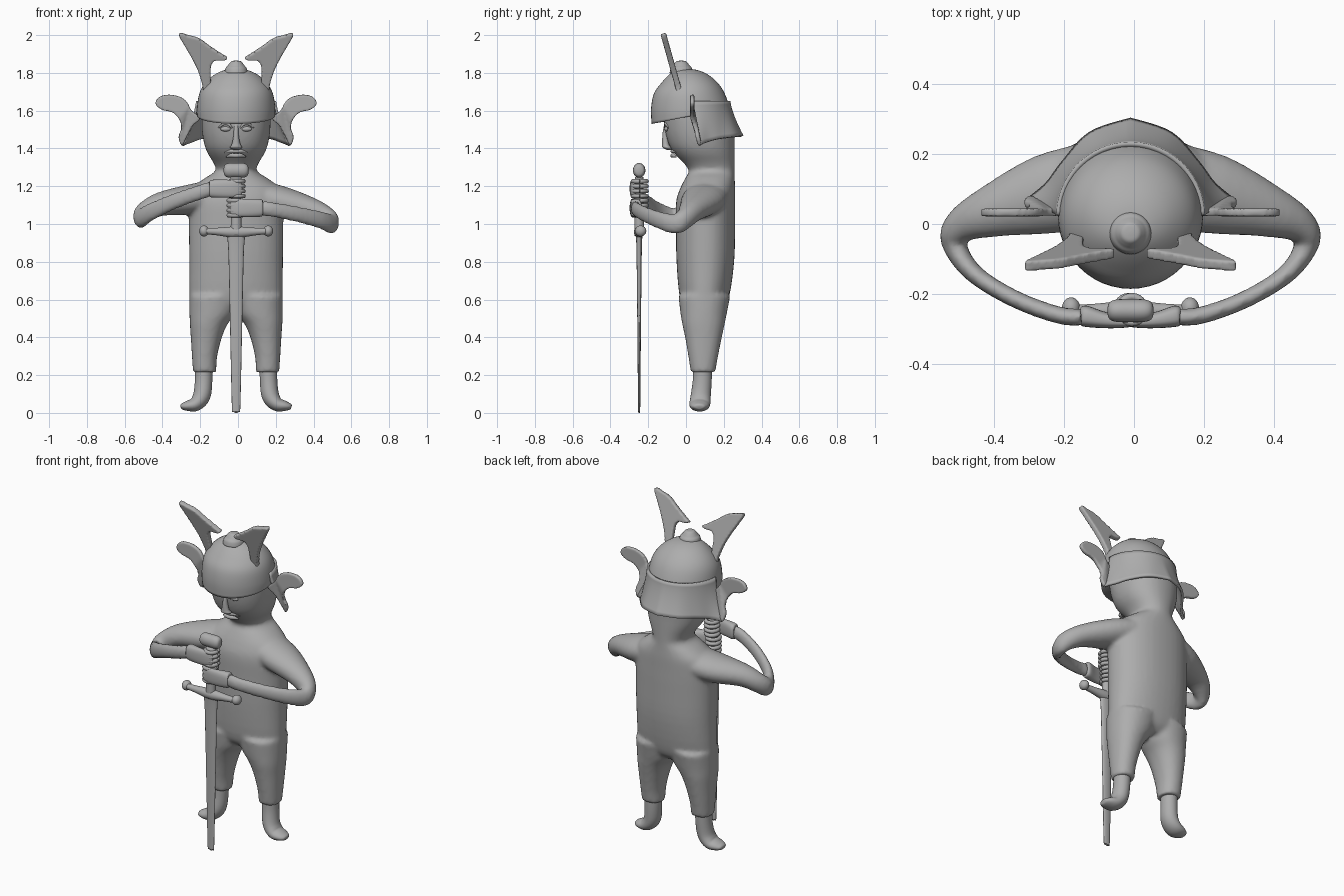
import bpy, bmesh, math
from mathutils import Vector

CX = -0.01  # the figure's own axis sits slightly left of x = 0
grey = bpy.data.materials.new("plain grey")
grey.diffuse_color = (0.42, 0.42, 0.42, 1)


def smooth(pts, k=4, closed=False):
    """Catmull-Rom interpolation of rows of numbers."""
    n, out = len(pts), []
    for i in range(n if closed else n - 1):
        if closed:
            q = [pts[(i + j) % n] for j in (-1, 0, 1, 2)]
        else:
            q = [pts[min(max(i + j, 0), n - 1)] for j in (-1, 0, 1, 2)]
        for s in range(k):
            t = s / k
            out.append(tuple(0.5 * (2 * b + (c - a) * t + (2 * a - 5 * b + 4 * c - d) * t * t
                                    + (3 * b - a - 3 * c + d) * t ** 3) for a, b, c, d in zip(*q)))
    if not closed:
        out.append(tuple(pts[-1]))
    return out


def finish(name, bm):
    bmesh.ops.recalc_face_normals(bm, faces=bm.faces)
    me = bpy.data.meshes.new(name)
    bm.to_mesh(me)
    bm.free()
    ob = bpy.data.objects.new(name, me)
    bpy.context.collection.objects.link(ob)
    me.materials.append(grey)
    for p in me.polygons:
        p.use_smooth = True
    ob.location.x = CX
    return ob


def add_tube(bm, rows, ref=None, n=28, k=4, p=1.0):
    """Capped tube through rows (x, y, z, side radius, ref radius); no ref = level rings."""
    rows = smooth(rows, k)
    rings = []
    for i, (x, y, z, ra, rb) in enumerate(rows):
        if ref:
            t = Vector(rows[min(i + 1, len(rows) - 1)][:3]) - Vector(rows[max(i - 1, 0)][:3])
            u = t.cross(Vector(ref)).normalized()
            v = u.cross(t).normalized()
        else:
            u, v = Vector((1, 0, 0)), Vector((0, 1, 0))
        ring = []
        for j in range(n):
            a = math.tau * j / n
            c, s = math.cos(a), math.sin(a)
            c, s = math.copysign(abs(c) ** p, c), math.copysign(abs(s) ** p, s)
            ring.append(bm.verts.new(Vector((x, y, z)) + u * c * ra + v * s * rb))
        rings.append(ring)
    for a, b in zip(rings, rings[1:]):
        for j in range(n):
            bm.faces.new((a[j], a[(j + 1) % n], b[(j + 1) % n], b[j]))
    bm.faces.new(rings[0])
    bm.faces.new(rings[-1])


def tube(name, rows, ref=None, **kw):
    bm = bmesh.new()
    add_tube(bm, rows, ref, **kw)
    return finish(name, bm)


def ball(name, loc, scale):
    bm = bmesh.new()
    bmesh.ops.create_uvsphere(bm, u_segments=24, v_segments=14, radius=1)
    for v in bm.verts:
        v.co = Vector([a * b + c for a, b, c in zip(v.co, scale, loc)])
    return finish(name, bm)


def melt(ob, voxel, times):
    m = ob.modifiers.new("fuse", "REMESH")
    m.mode, m.voxel_size, m.use_smooth_shade = "VOXEL", voxel, True
    m = ob.modifiers.new("soften", "SMOOTH")
    m.factor, m.iterations = 0.5, times


def plate(name, outline, depth, thick):
    """Soft-edged plate from an (x, z) outline; depth gives y from z."""
    bm = bmesh.new()
    bm.faces.new([bm.verts.new((x, depth(z), z)) for x, z in smooth(outline, 4, True)])
    ob = finish(name, bm)
    m = ob.modifiers.new("thickness", "SOLIDIFY")
    m.thickness, m.offset = thick, 0
    melt(ob, 0.006, 4)


def rings(table, x=0):
    """(z, half width, front y, back y) -> tube rows."""
    return [(x, (f + b) / 2, z, r, (b - f) / 2) for z, r, f, b in table]


# Body: torso, neck and head in one, fused with trouser legs and arms
body = bmesh.new()
add_tube(body, rings([(.54, .22, .02, .18), (.6, .245, -.03, .225), (.8, .248, -.05, .255),
                      (1.0, .25, -.053, .26), (1.12, .25, -.052, .26), (1.19, .23, -.03, .26),
                      (1.24, .17, -.005, .258), (1.28, .11, .015, .257), (1.32, .118, -.01, .257),
                      (1.37, .148, -.058, .257), (1.42, .168, -.09, .257), (1.5, .181, -.112, .255),
                      (1.6, .18, -.12, .22), (1.68, .16, -.12, .19)]), n=40, p=.92)
for s in (-1, 1):
    leg = [(.215, .105, .228, .025, .155), (.3, .1, .234, .012, .17), (.4, .075, .24, -.005, .19),
           (.47, .045, .245, -.02, .205), (.53, .0, .247, -.03, .217), (.62, -.03, .248, -.04, .235)]
    add_tube(body, [(s * (i + o) / 2, (f + b) / 2, z, (o - i) / 2, (b - f) / 2)
                    for z, i, o, f, b in leg], p=.92)
    e = .03 if s < 0 else 0      # the figure's right arm is held higher
    add_tube(body, [(s * .08, .12, 1.16, .12, .08), (s * .24, .085, 1.12 + e / 3, .115, .08),
                    (s * .40, .035, 1.075 + e, .075, .063), (s * .485, -.005, 1.03 + e, .05, .055),
                    (s * .505, -.055, 1.0 + e, .036, .053), (s * .45, -.14, 1.02 + e * 1.5, .027, .047),
                    (s * .33, -.215, 1.05 + e * 2.3, .025, .042), (s * .2, -.262, 1.075 + e * 3, .025, .04),
                    (s * .13, -.265, 1.085 + e * 3.4, .025, .04)], ref=(0, 0, 1))
melt(finish("body", body), .012, 5)

# Feet turned outwards
for s, side in ((-1, "right"), (1, "left")):
    tube(side + "_foot", [(s * .172, .088, .26, .047, .05), (s * .172, .086, .17, .046, .05),
                          (s * .182, .078, .09, .046, .053), (s * .215, .073, .047, .038, .055),
                          (s * .258, .07, .037, .027, .048), (s * .288, .07, .034, .015, .03),
                          (s * .294, .07, .033, .004, .008)], ref=(0, 1, 0))

# Face
tube("nose", [(0, -.095, 1.55, .016, .016), (0, -.108, 1.48, .013, .016),
              (0, -.108, 1.425, .022, .018), (0, -.1, 1.405, .032, .024),
              (0, -.09, 1.393, .015, .012)])
for z, x, r in ((1.386, .06, .010), (1.363, .052, .011)):
    tube("lip", [(-x, -.052, z - .008, .003, .003), (-x / 2, -.066, z, r, r), (0, -.072, z - .001, r, r),
                 (x / 2, -.066, z, r, r), (x, -.052, z - .008, .003, .003)], ref=(0, 0, 1), n=12)
for s in (-1, 1):
    ball("eye", (s * .055, -.104, 1.503), (.028, .012, .013))
    tube("eyelid", [(s * .022, -.112, 1.508, .004, .004), (s * .04, -.112, 1.528, .007, .006),
                    (s * .065, -.107, 1.53, .007, .006), (s * .092, -.092, 1.51, .004, .004)],
         ref=(0, 1, 0), n=10)

# Helmet dome with the brim rising towards the back
dome = tube("helmet_dome", rings([(1.53, .205, -.182, .232), (1.61, .207, -.185, .232),
                                  (1.69, .195, -.17, .205), (1.745, .165, -.132, .17),
                                  (1.79, .115, -.09, .118), (1.815, .06, -.055, .06),
                                  (1.822, .01, -.02, .0)]), n=48)
for v in dome.data.vertices:
    if v.co.z < 1.61:
        w = (1.61 - v.co.z) / .08
        v.co.z += w * .2 * min(max(v.co.y + .182, 0), .3)
tube("helmet_knob", [(0, -.025, z, r, r) for z, r in ((1.80, .062), (1.825, .056), (1.838, .045),
                                                     (1.85, .036), (1.862, .024), (1.865, .004))])

# Flared neck guard around the back
edge = smooth([(.285, .075), (.237, .115), (.192, .175), (.115, .258), (0, .298)], 6)
edge = edge + [(-x, y) for x, y in edge[-2::-1]]
bm = bmesh.new()
grid = []
for i, (bx, by) in enumerate(edge):
    a = math.pi * i / (len(edge) - 1)
    tx, ty = .205 * math.cos(a), .025 + .203 * math.sin(a)
    zb = 1.415 + .05 * math.sin(a)
    col = []
    for j in range(11):
        t = j / 10
        f = t ** 1.4
        col.append(bm.verts.new((tx + (bx - tx) * f, ty + (by - ty) * f, 1.65 + (zb - 1.65) * t)))
    grid.append(col)
for a, b in zip(grid, grid[1:]):
    for j in range(10):
        bm.faces.new((a[j], b[j], b[j + 1], a[j + 1]))
guard = finish("neck_guard", bm)
m = guard.modifiers.new("thickness", "SOLIDIFY")
m.thickness, m.offset = .014, 0

# Side wings and forked horns of the helmet
wing = [(.19, 1.56), (.235, 1.60), (.26, 1.645), (.295, 1.672), (.355, 1.685), (.407, 1.672),
        (.427, 1.636), (.392, 1.605), (.335, 1.59), (.299, 1.55), (.291, 1.505), (.305, 1.46),
        (.287, 1.415), (.262, 1.46), (.23, 1.52)]
horn = [(.135, 1.69), (.135, 1.79), (.132, 1.84), (.112, 1.866), (.07, 1.867), (.045, 1.88),
        (.078, 1.901), (.14, 1.942), (.193, 1.98), (.245, 1.997), (.303, 2.006), (.268, 1.937),
        (.231, 1.873), (.199, 1.805), (.178, 1.735), (.172, 1.69)]
for s, side in ((-1, "right"), (1, "left")):
    plate(side + "_helmet_wing", [(s * x, z) for x, z in wing],
          lambda z: .033 + .28 * max(0, 1.56 - z), .022)
    plate(side + "_horn", [(s * x, z) for x, z in horn], lambda z: -.04 - .28 * (z - 1.72), .03)

# Sword: blade, guard, grip and pommel
SY = -.248
tube("blade", [(0, SY, z, a, b) for z, a, b in ((0, .006, .003), (.012, .018, .005), (.05, .023, .006),
                                                (.5, .033, .010), (.85, .041, .014), (.95, .05, .018))],
     n=16)
tube("crossguard", [(-.17, SY, .963, .016, .016), (-.1, SY, .96, .02, .02), (0, SY, .957, .028, .03),
                    (.1, SY, .96, .02, .02), (.17, SY, .963, .016, .016)], ref=(0, 0, 1))
for s in (-1, 1):
    ball("crossguard_end", (s * .17, SY + .008, .963), (.026, .03, .029))
tube("grip", [(0, SY, .94, .03, .026), (0, SY, 1.1, .026, .024), (0, SY, 1.25, .03, .022)])
tube("pommel", [(-.066, SY, 1.284, .008, .01), (-.06, SY, 1.284, .024, .028), (-.04, SY, 1.284, .032, .038),
                (0, SY, 1.284, .033, .038), (.04, SY, 1.284, .032, .038), (.06, SY, 1.284, .024, .028),
                (.066, SY, 1.284, .008, .01)], ref=(0, 0, 1))

# Hands: palm across the front, four fingers wrapped around the grip
for s, side, z in ((-1, "right", 1.187), (1, "left", 1.085)):
    tube(side + "_palm", [(s * .142, -.262, z, .02, .035), (s * .132, -.263, z, .03, .046),
                          (s * .08, -.274, z, .024, .048), (s * .02, -.28, z, .017, .046),
                          (s * -.02, -.275, z, .013, .042), (s * -.03, -.27, z, .004, .03)],
         ref=(0, 0, 1), p=.75)
    for i in range(4):
        zf = z + (i - 1.5) * .026
        ring = [(s * -.004 + .036 * math.cos(a), SY + .003 + .037 * math.sin(a), zf, .011, .0115)
                for a in (math.tau * j / 12 for j in range(13))]
        tube(side + "_finger", ring, ref=(0, 0, 1), n=10, k=2)
